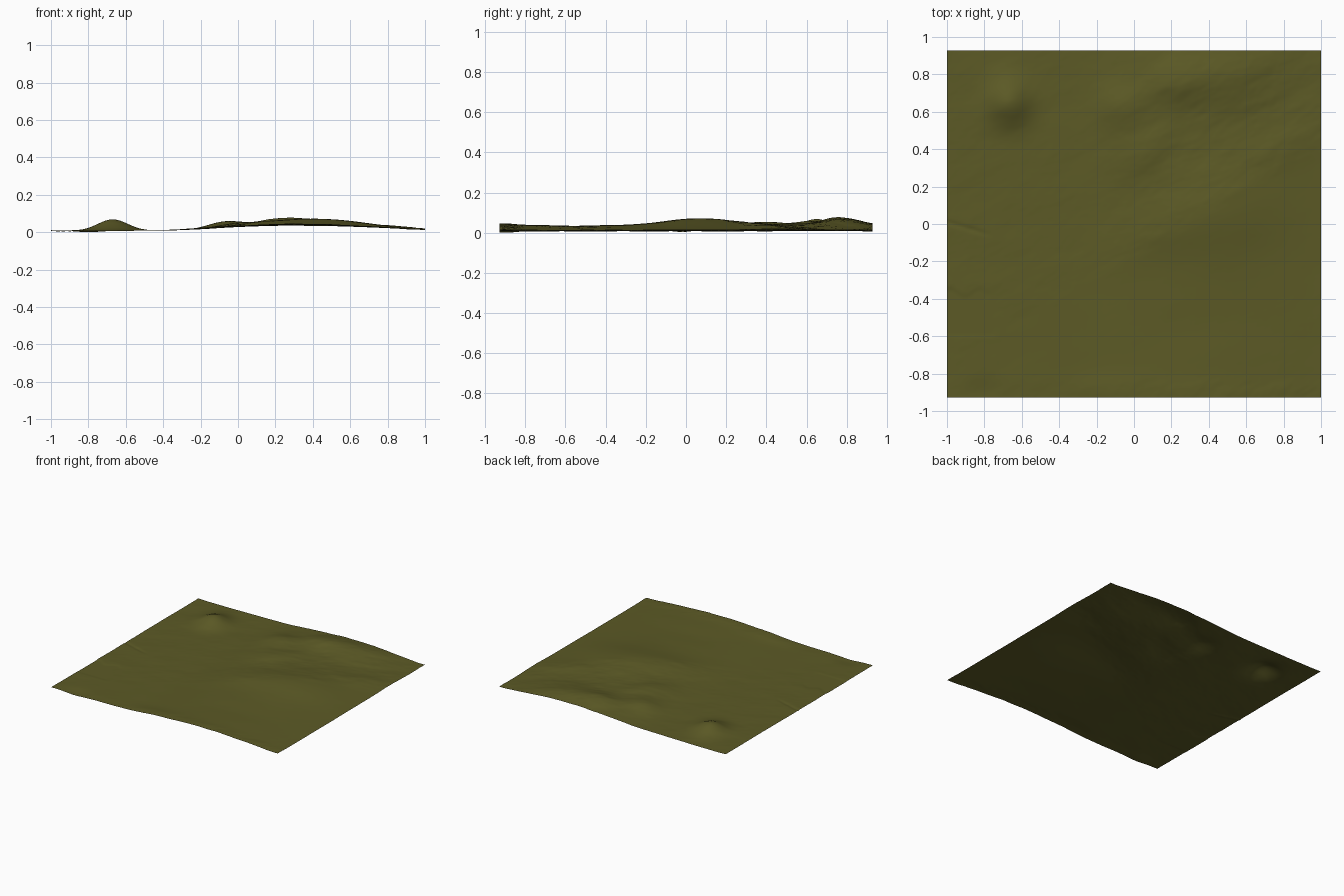
import bpy, math
from mathutils import Vector, noise

if "Cube" in bpy.data.objects:
    bpy.data.objects.remove(bpy.data.objects["Cube"])

NX, NY, HALF_X, HALF_Y = 200, 186, 1.0, 0.928

# Broad east-west swell: (x, height)
SWELL = [(-1, .015), (-.8, .013), (-.5, .015), (-.25, .018), (-.1, .029), (.05, .038),
         (.25, .045), (.45, .044), (.65, .036), (.85, .026), (1, .017)]
# Hills and hollows: x, y, height, x spread, y spread, rotation
HILLS = [(-.67, .65, .060, .080, .085, 0),
         (-.07, .63, .030, .09, .09, 0),
         (.02, .38, .021, .13, .11, .2),
         (.22, .76, .030, .13, .09, .3),
         (.50, .78, .026, .17, .10, .2),
         (.50, .07, .030, .22, .16, .3),
         (.15, -.02, .016, .20, .11, .45),
         (.78, .40, .012, .25, .09, .4),
         (.35, -.55, -.004, .25, .10, .1),
         (.30, -.92, .006, .35, .07, 0),
         (-.15, -.88, .006, .12, .05, 0),
         (-.80, -.90, -.008, .06, .05, 0)]


def smooth(a, b, v):
    t = max(0, min(1, (v - a) / (b - a)))
    return t * t * (3 - 2 * t)


def swell(x):
    for (x0, z0), (x1, z1) in zip(SWELL, SWELL[1:]):
        if x <= x1:
            return z0 + (z1 - z0) * (x - x0) / (x1 - x0)
    return SWELL[-1][1]


def hill(x, y, cx, cy, h, sx, sy, rot):
    dx, dy = x - cx, y - cy
    u = dx * math.cos(rot) + dy * math.sin(rot)
    v = dy * math.cos(rot) - dx * math.sin(rot)
    return h * math.exp(-.5 * ((u / sx) ** 2 + (v / sy) ** 2))


def height(x, y):
    z = sum(swell(x + d) for d in (-.08, -.04, 0, .04, .08)) / 5
    z += sum(hill(x, y, *p) for p in HILLS)
    # rough ground north-west of a diagonal, along the west side and front edge
    diagonal = smooth(-.08, .06, y + .17 - .60 * x)
    west = smooth(-.45, -.7, x) * .6
    front = smooth(-.80, -.88, y)
    rough = .10 + .9 * max(diagonal, west, front)
    # creases run mostly along the diagonal
    u, v = x * .88 + y * .47, y * .88 - x * .47
    n = noise.fractal(Vector((u * 4, v * 8, 3.1)), .9, 2.1, 5)
    z += rough * n * (.0016 + .0022 * smooth(-.3, .2, x))
    z += .0015 * noise.noise(Vector((x * 3, y * 5, 7)))
    # flat pan with a low scarp on the west side
    pan = smooth(-.74, -.79, x + .03 * math.sin(y * 25)) * smooth(-.61, -.59, y)
    pan *= smooth(-.35, -.38, y + .02 * math.sin(x * 40))
    z += (.012 - z) * pan * .9
    # narrow gully at the west edge
    gully = math.exp(-((y + .02 + .3 * (x + .9)) / .012) ** 2) * smooth(-.74, -.85, x)
    return z - .004 * gully


# Terrain sheet
verts = []
for j in range(NY + 1):
    for i in range(NX + 1):
        x = -HALF_X + 2 * HALF_X * i / NX
        y = -HALF_Y + 2 * HALF_Y * j / NY
        verts.append((x, y, height(x, y)))
low = min(v[2] for v in verts)
verts = [(x, y, z - low) for x, y, z in verts]
W = NX + 1
faces = [(j * W + i, j * W + i + 1, (j + 1) * W + i + 1, (j + 1) * W + i)
         for j in range(NY) for i in range(NX)]
mesh = bpy.data.meshes.new("terrain")
mesh.from_pydata(verts, [], faces)
mesh.update()
terrain = bpy.data.objects.new("terrain", mesh)
bpy.context.collection.objects.link(terrain)
for p in mesh.polygons:
    p.use_smooth = True

# Olive ground colour
olive = bpy.data.materials.new("olive ground")
olive.diffuse_color = (0.107, 0.102, 0.019, 1)
olive.use_nodes = True
olive.node_tree.nodes["Principled BSDF"].inputs["Base Color"].default_value = olive.diffuse_color
mesh.materials.append(olive)
